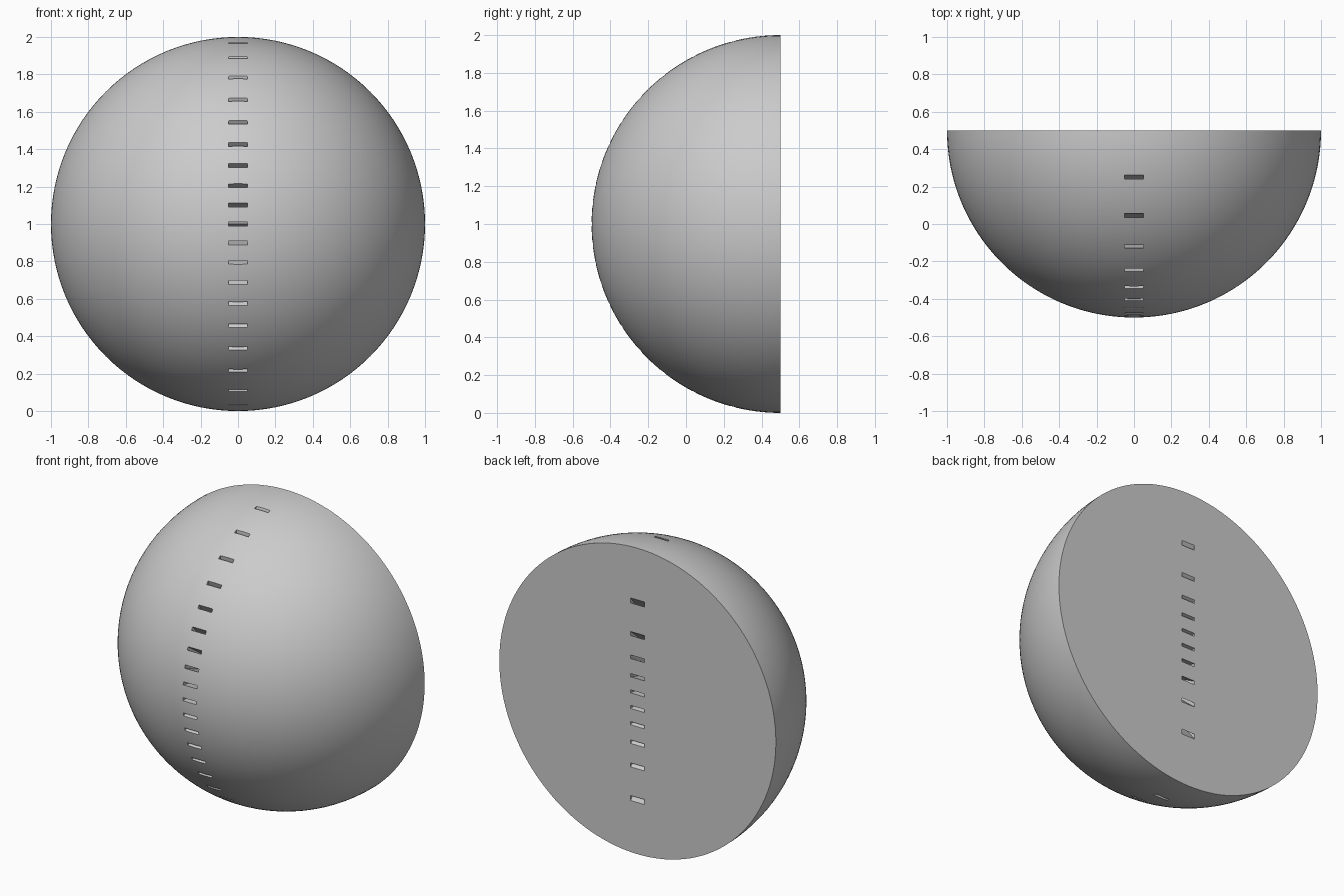
import bpy, bmesh, math
from mathutils import Matrix, Vector

old = bpy.data.objects.get("Cube")
if old:
    bpy.data.objects.remove(old, do_unlink=True)

SLOTS = 31
SLOT_WIDTH = 0.1
SLOT_HEIGHT = 0.02
REACH = 1.05

grey = bpy.data.materials.new("plain_grey")
grey.use_nodes = True
colour = (0.6, 0.6, 0.6, 1)
grey.diffuse_color = colour
grey.node_tree.nodes["Principled BSDF"].inputs["Base Color"].default_value = colour


def make_object(name, bm):
    bmesh.ops.recalc_face_normals(bm, faces=bm.faces)
    mesh = bpy.data.meshes.new(name)
    bm.to_mesh(mesh)
    bm.free()
    mesh.materials.append(grey)
    obj = bpy.data.objects.new(name, mesh)
    bpy.context.collection.objects.link(obj)
    return obj


# Half ball: dome towards the front, flat disc at the back
bm = bmesh.new()
bmesh.ops.create_uvsphere(bm, u_segments=128, v_segments=96, radius=1,
                          matrix=Matrix.Rotation(math.pi / 2, 4, 'X'))
bmesh.ops.delete(bm, geom=[v for v in bm.verts if v.co.y > 0.001], context='VERTS')
bmesh.ops.holes_fill(bm, edges=[e for e in bm.edges if e.is_boundary], sides=0)
bmesh.ops.translate(bm, verts=bm.verts, vec=(0, 0.5, 1))
half_ball = make_object("half_ball", bm)

# Slot cutter: a star of thin spokes around the middle, extruded sideways
bm = bmesh.new()
step = math.tau / SLOTS
notch = SLOT_HEIGHT / 2 / math.sin(step / 2)
outline = []
for i in range(SLOTS):
    a = i * step
    out = Vector((0, -math.cos(a), math.sin(a)))
    side = Vector((0, math.sin(a), math.cos(a))) * SLOT_HEIGHT / 2
    b = a + step / 2
    valley = Vector((0, -math.cos(b), math.sin(b))) * notch
    outline += [out * REACH - side, out * REACH + side, valley]
shift = Vector((-SLOT_WIDTH / 2, 0, 1))
face = bm.faces.new([bm.verts.new(p + shift) for p in outline])
extruded = bmesh.ops.extrude_face_region(bm, geom=[face])["geom"]
bmesh.ops.translate(bm, vec=(SLOT_WIDTH, 0, 0),
                    verts=[g for g in extruded if isinstance(g, bmesh.types.BMVert)])
cutter = make_object("slot_cutter", bm)
cutter.hide_render = True

# Cut the slots
cut = half_ball.modifiers.new("slots", 'BOOLEAN')
cut.operation = 'DIFFERENCE'
cut.solver = 'EXACT'
cut.object = cutter
bpy.ops.object.select_all(action='DESELECT')
bpy.context.view_layer.objects.active = half_ball
half_ball.select_set(True)
bpy.ops.object.modifier_apply(modifier=cut.name)
bpy.data.objects.remove(cutter, do_unlink=True)
bpy.ops.object.shade_smooth_by_angle(angle=math.radians(30))
